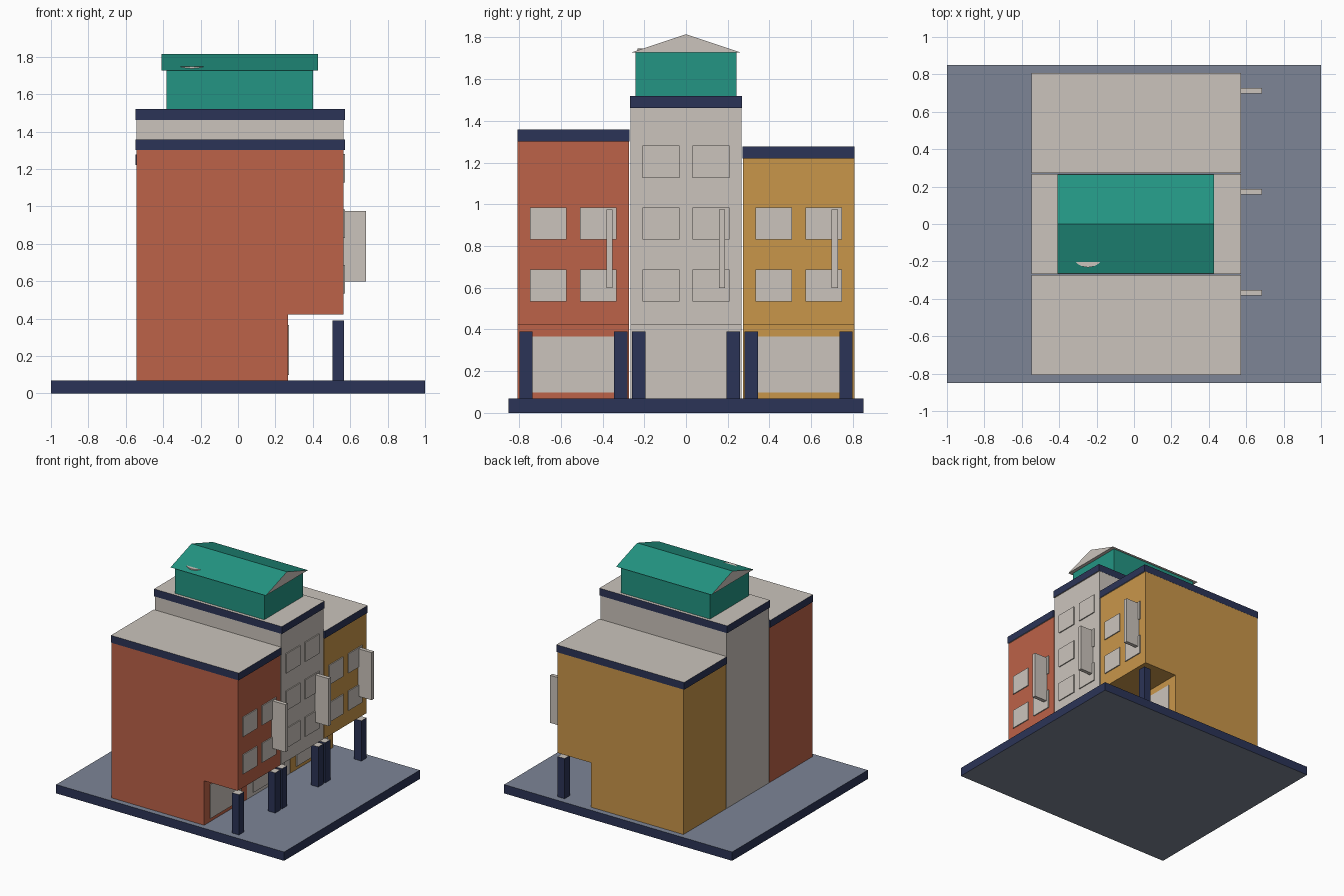
import bpy, bmesh
from mathutils import Vector

if "Cube" in bpy.data.objects:
    bpy.data.objects.remove(bpy.data.objects["Cube"])


def material(name, hexcode):
    def lin(c):
        return c / 12.92 if c <= 0.04045 else ((c + 0.055) / 1.055) ** 2.4
    m = bpy.data.materials.new(name)
    m.diffuse_color = [lin(int(hexcode[i:i + 2], 16) / 255) for i in (0, 2, 4)] + [1]
    m.use_nodes = True
    m.node_tree.nodes["Principled BSDF"].inputs["Base Color"].default_value = m.diffuse_color
    return m


RED = material("brick red", "BC6248")
OCHRE = material("ochre", "C9964A")
BEIGE = material("warm beige", "CBC4BC")
NAVY = material("navy", "2B3457")
TEAL = material("teal", "239583")
SLATE = material("slate blue", "7D8596")


def finish(name, bm, mats, rule=None):
    bmesh.ops.recalc_face_normals(bm, faces=bm.faces)
    if rule:
        for f in bm.faces:
            f.normal_update()
            f.material_index = 1 if rule(f.normal) else 0
    me = bpy.data.meshes.new(name)
    bm.to_mesh(me)
    bm.free()
    for m in mats:
        me.materials.append(m)
    ob = bpy.data.objects.new(name, me)
    bpy.context.collection.objects.link(ob)
    return ob


def box(name, x, y, z, mats, rule=None):
    bm = bmesh.new()
    bmesh.ops.create_cube(bm, size=1)
    for v in bm.verts:
        v.co = Vector([r[0] if c < 0 else r[1] for c, r in zip(v.co, (x, y, z))])
    return finish(name, bm, mats, rule)


def prism(name, pts, direction, mats, rule=None):
    """Extrude a closed 3D outline along a direction."""
    bm = bmesh.new()
    face = bm.faces.new([bm.verts.new(p) for p in pts])
    ext = bmesh.ops.extrude_face_region(bm, geom=[face], use_keep_orig=True)
    bmesh.ops.translate(bm, vec=direction,
                        verts=[v for v in ext["geom"] if isinstance(v, bmesh.types.BMVert)])
    return finish(name, bm, mats, rule)


def horizontal(n):
    return abs(n.z) > 0.9


# paved base with navy edge
box("base", (-1, 1), (-0.85, 0.85), (0, 0.07), [NAVY, SLATE], horizontal)

# three shophouses: name, centre y, wall top, window rows, wall colour
HALF = 0.267
for name, cy, top, rows, wall in (("red", -0.54, 1.30, 2, RED),
                                  ("beige", 0.0, 1.462, 3, BEIGE),
                                  ("ochre", 0.54, 1.22, 2, OCHRE)):
    # body with recessed ground floor
    outline = [(-0.543, 0.07), (0.268, 0.07), (0.268, 0.422),
               (0.563, 0.422), (0.563, top), (-0.543, top)]
    prism(name + "_house_body", [(x, cy - HALF, z) for x, z in outline],
          (0, 2 * HALF, 0), [wall])
    # parapet band with pale roof
    box(name + "_house_parapet", (-0.549, 0.572), (cy - 0.268, cy + 0.268),
        (top, top + 0.058), [NAVY, BEIGE], horizontal)
    # shop window
    box(name + "_house_shopfront", (0.266, 0.274), (cy - 0.195, cy + 0.195),
        (0.097, 0.366), [BEIGE])
    # upper windows and arcade posts, mirrored about the house centre
    for side, s in (("left", -1), ("right", 1)):
        for r in range(rows):
            z, y = 0.61 + 0.297 * r, cy + 0.12 * s
            box(f"{name}_house_window_{side}_{r + 1}", (0.562, 0.571),
                (y - 0.088, y + 0.088), (z - 0.077, z + 0.077), [BEIGE])
        y = cy + 0.227 * s
        box(f"{name}_house_post_{side}", (0.505, 0.568), (y - 0.032, y + 0.032),
            (0.07, 0.389), [NAVY, BEIGE], horizontal)
    # blank projecting sign board
    box(name + "_house_sign", (0.563, 0.684), (cy + 0.158, cy + 0.188),
        (0.598, 0.975), [BEIGE])

# rooftop room
box("penthouse_walls", (-0.381, 0.401), (-0.243, 0.243), (1.52, 1.73), [TEAL])
# gable roof: teal slopes, beige ends and underside
prism("penthouse_roof", [(-0.408, -0.264, 1.727), (-0.408, 0.264, 1.727), (-0.408, 0, 1.815)],
      (0.837, 0, 0), [TEAL, BEIGE], lambda n: abs(n.x) > 0.9 or n.z < -0.9)

# water tank that just breaks through the roof slope
bm = bmesh.new()
bmesh.ops.create_cone(bm, cap_ends=True, segments=20, radius1=0.09, radius2=0.09, depth=0.227)
bmesh.ops.translate(bm, vec=(-0.246, -0.142, 1.6335), verts=bm.verts)
finish("water_tank", bm, [BEIGE])
